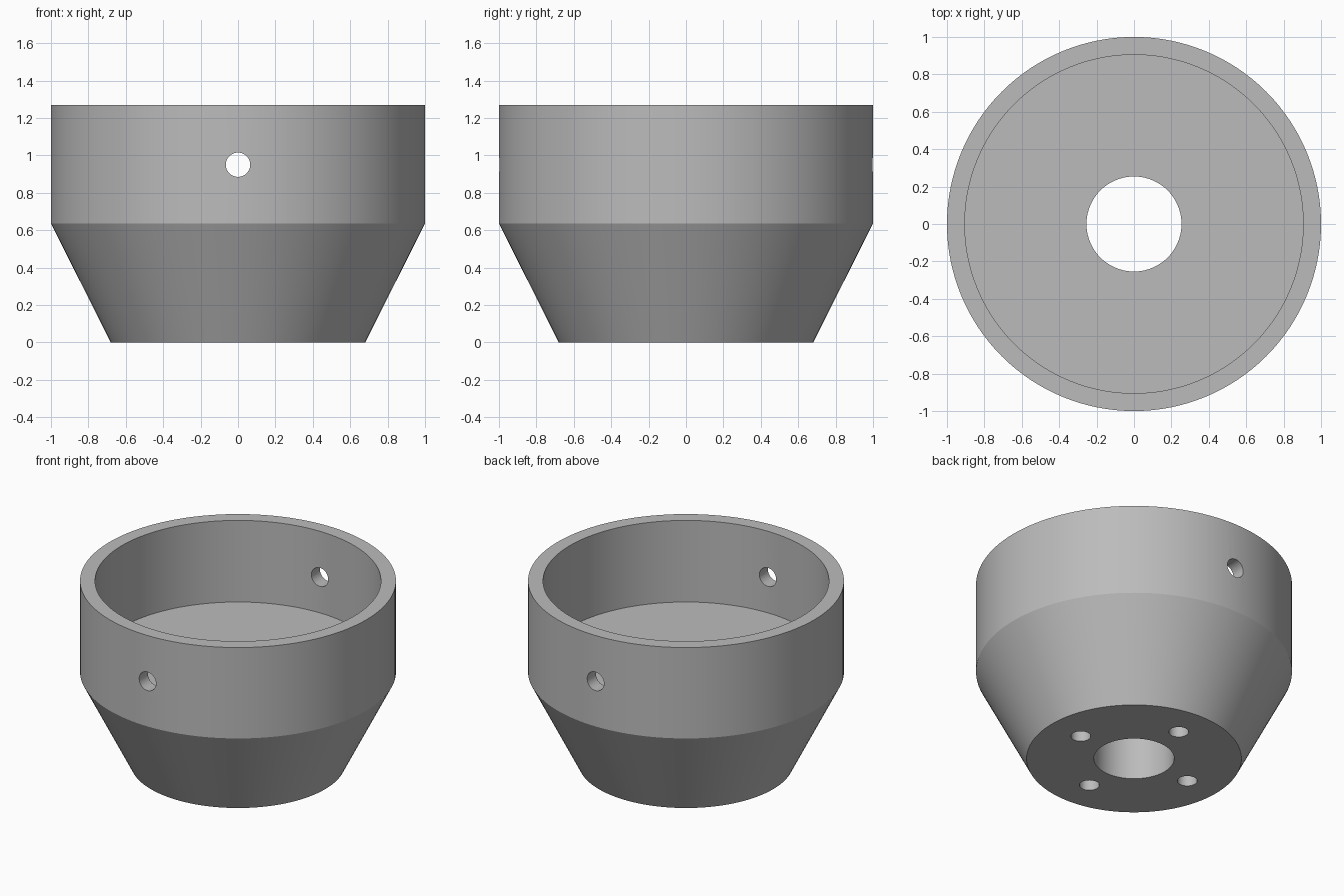
import bpy
import bmesh
import math
from mathutils import Matrix, Vector

cube = bpy.data.objects.get("Cube")
if cube:
    bpy.data.objects.remove(cube, do_unlink=True)

SEGMENTS = 128
HEIGHT, FLOOR, TAPER_TOP = 1.27, 0.70, 0.635

grey = bpy.data.materials.new("plain grey")
grey.use_nodes = True
colour = (0.5, 0.5, 0.5, 1)
grey.diffuse_color = colour
grey.node_tree.nodes["Principled BSDF"].inputs["Base Color"].default_value = colour


def add_object(name, bm):
    mesh = bpy.data.meshes.new(name)
    bm.to_mesh(mesh)
    bm.free()
    mesh.materials.append(grey)
    obj = bpy.data.objects.new(name, mesh)
    bpy.context.collection.objects.link(obj)
    return obj


def lathe(name, profile):
    """Revolve a closed (radius, height) outline around z."""
    bm = bmesh.new()
    verts = [bm.verts.new((r, 0, z)) for r, z in profile]
    edges = [bm.edges.new((a, b)) for a, b in zip(verts, verts[1:] + verts[:1])]
    bmesh.ops.spin(bm, geom=verts + edges, cent=(0, 0, 0), axis=(0, 0, 1),
                   angle=math.tau, steps=SEGMENTS, use_merge=True)
    bmesh.ops.remove_doubles(bm, verts=bm.verts, dist=0.0001)
    bmesh.ops.recalc_face_normals(bm, faces=bm.faces)
    return add_object(name, bm)


def add_drill(bm, radius, start, end):
    """Add a solid cylinder running from start to end."""
    start, end = Vector(start), Vector(end)
    axis = end - start
    turn = axis.to_track_quat("Z", "Y").to_matrix().to_4x4()
    bmesh.ops.create_cone(bm, cap_ends=True, segments=48, radius1=radius,
                          radius2=radius, depth=axis.length,
                          matrix=Matrix.Translation((start + end) / 2) @ turn)


# Cup body: tapered foot, straight wall, recess and central bore
cup = lathe("cup_body", [
    (0.254, 0), (0.68, 0), (1, TAPER_TOP), (1, HEIGHT),
    (0.905, HEIGHT), (0.905, FLOOR), (0.254, FLOOR)])

# Drills: cross holes through front and back walls, blind holes under the foot
bm = bmesh.new()
for side in (-1, 1):
    add_drill(bm, 0.065, (0, side * 0.8, 0.95), (0, side * 1.1, 0.95))
for i in range(4):
    a = i * math.pi / 2
    x, y = 0.44 * math.cos(a), 0.44 * math.sin(a)
    add_drill(bm, 0.063, (x, y, -0.1), (x, y, 0.4))
drills = add_object("hole_cutters", bm)

cut = cup.modifiers.new("holes", "BOOLEAN")
cut.operation = "DIFFERENCE"
cut.solver = "EXACT"
cut.object = drills

# Apply the cut, then smooth the round walls and keep the rims sharp
bpy.ops.object.select_all(action="DESELECT")
bpy.context.view_layer.objects.active = cup
cup.select_set(True)
bpy.ops.object.modifier_apply(modifier=cut.name)
bpy.data.objects.remove(drills, do_unlink=True)
bpy.ops.object.shade_smooth_by_angle(angle=math.radians(25))
